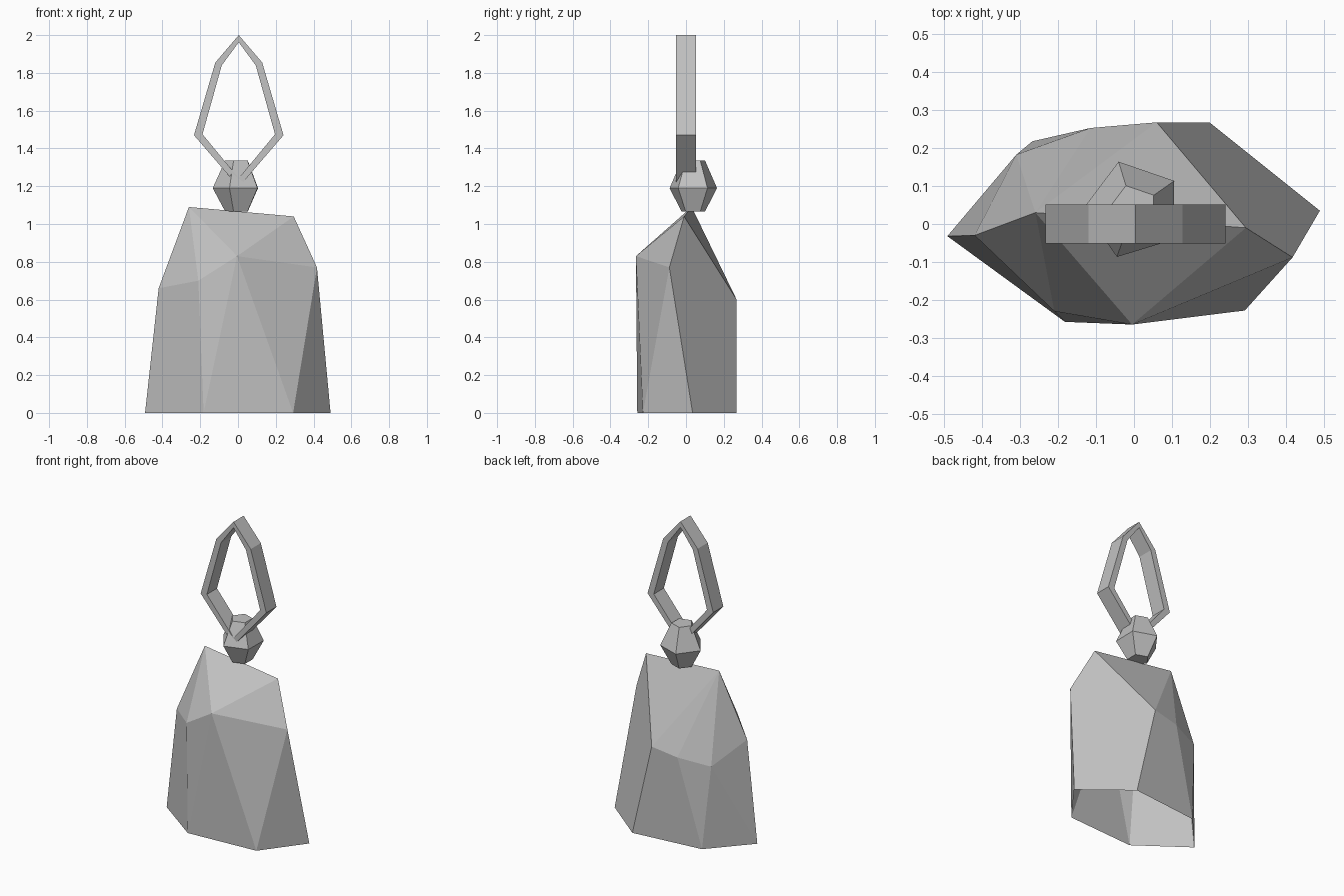
import bpy, bmesh, math

if "Cube" in bpy.data.objects:
    bpy.data.objects.remove(bpy.data.objects["Cube"])

grey = bpy.data.materials.new("plain_grey")
grey.diffuse_color = (0.54, 0.54, 0.54, 1)
grey.use_nodes = True
grey.node_tree.nodes["Principled BSDF"].inputs["Base Color"].default_value = grey.diffuse_color


def make(name, verts, faces, closed=True):
    """Flat-shaded mesh object from points and faces."""
    me = bpy.data.meshes.new(name)
    me.from_pydata(verts, [], faces)
    if closed:
        bm = bmesh.new()
        bm.from_mesh(me)
        bmesh.ops.recalc_face_normals(bm, faces=bm.faces)
        bm.to_mesh(me)
        bm.free()
    me.materials.append(grey)
    ob = bpy.data.objects.new(name, me)
    bpy.context.collection.objects.link(ob)
    return ob


# Faceted body, open underneath: ridge, shoulder and rim points
pts = {
    "L": (-0.26, 0.03, 1.09), "R": (0.295, -0.01, 1.04),
    # shoulder, left, then along the front, then along the back
    "a": (-0.42, -0.03, 0.66), "b": (-0.21, -0.23, 0.70),
    "c": (-0.005, -0.265, 0.83), "d": (0.418, -0.088, 0.77),
    "e": (0.06, 0.268, 0.60), "f": (-0.115, 0.253, 0.57),
    "g": (-0.31, 0.183, 0.535),
    # rim
    "1": (-0.492, -0.032, 0), "2": (-0.182, -0.258, 0),
    "3": (0.292, -0.228, 0), "4": (0.49, 0.035, 0),
    "5": (0.20, 0.267, 0), "6": (-0.268, 0.218, 0),
}
keys = list(pts)
body_faces = ["LcR", "Lbc", "Lab", "Rcd",            # front top
              "a12b", "b2c", "c23", "c3d", "d34",    # front walls
              "Rd45e", "ReL",                        # right side and back slope
              "Lef", "Lfg", "Lga",                   # back top
              "e56f", "f6g", "g61", "g1a"]           # back walls
make("faceted_body", list(pts.values()),
     [[keys.index(k) for k in f] for f in body_faces])

# Five-sided knob resting on the ridge
knob = []
for r, z in ((0.066, 1.067), (0.132, 1.19), (0.066, 1.335)):
    for i in range(5):
        t = math.radians(107 + 72 * i)
        knob.append((-0.002 + r * math.cos(t), 0.038 + r * math.sin(t), z))
knob_faces = [range(5), range(10, 15)]
for k in (0, 5):
    for i in range(5):
        j = (i + 1) % 5
        knob_faces.append([k + i, k + j, k + 5 + j, k + 5 + i])
make("knob", knob, [list(f) for f in knob_faces])

# Six-sided hanging loop with a rectangular section, mirrored half profile
outer = [(0, 2.0), (0.124, 1.855), (0.237, 1.47), (0, 1.195)]
inner = [(0, 1.962), (0.09, 1.84), (0.192, 1.475), (0, 1.243)]


def full(half):
    return half + [(-x, z) for x, z in half[-2:0:-1]]


loop = [(x + 0.004, y, z) for y in (-0.052, 0.052)
        for prof in (outer, inner) for x, z in full(prof)]
loop_faces = []
for i in range(6):
    j = (i + 1) % 6
    for p, q in ((0, 6), (6, 18), (18, 12), (12, 0)):
        loop_faces.append([p + i, p + j, q + j, q + i])
make("hanging_loop", loop, loop_faces)
